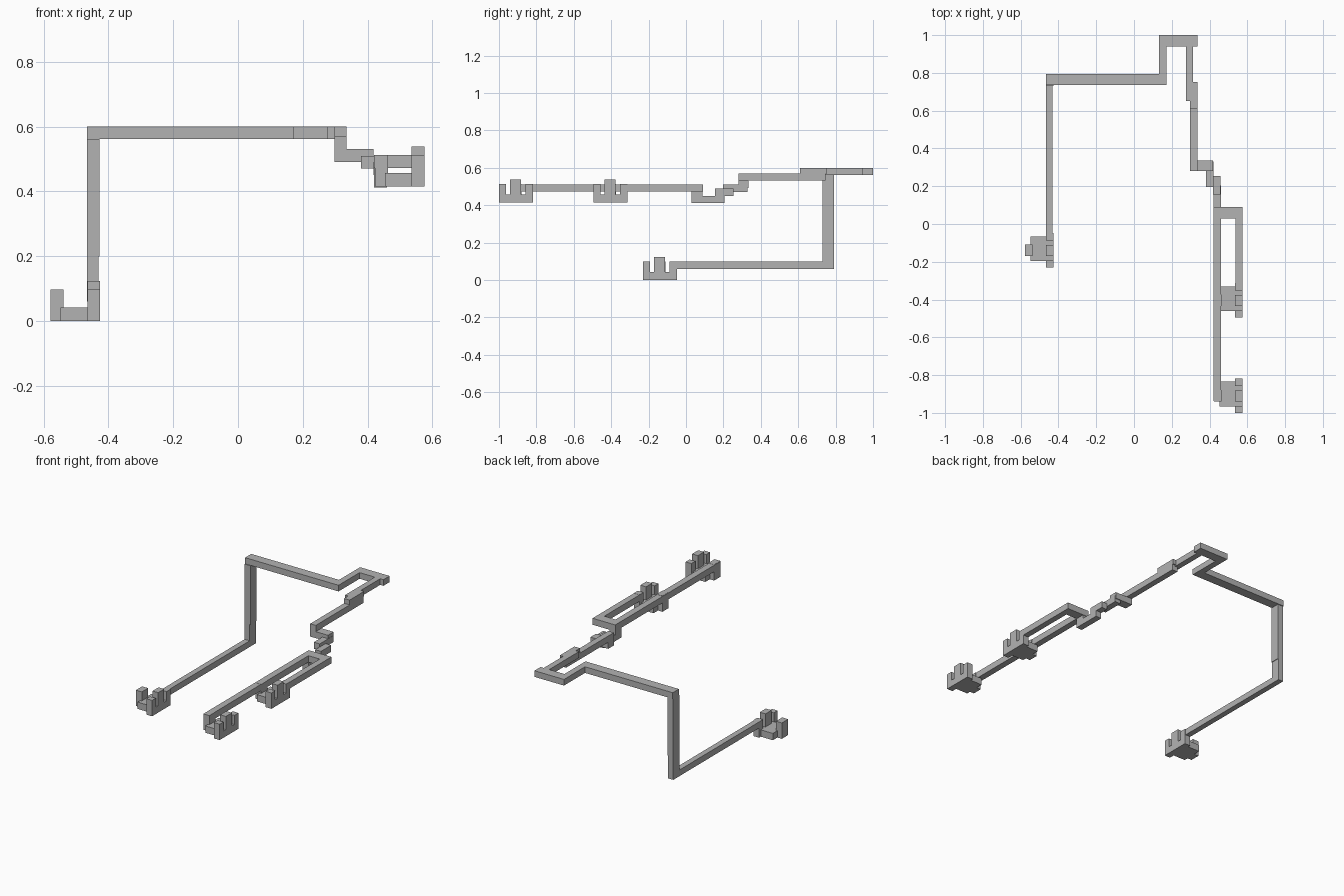
import bpy
from mathutils import Vector

default = bpy.data.objects.get("Cube")
if default:
    bpy.data.objects.remove(default, do_unlink=True)

grey = bpy.data.materials.new("plain_grey")
grey.use_nodes = True
grey.diffuse_color = (0.45, 0.45, 0.45, 1)
grey.node_tree.nodes["Principled BSDF"].inputs["Base Color"].default_value = grey.diffuse_color


def bar(name, x, y, z):
    """Axis-aligned block from (low, high) ranges."""
    low, high = (Vector(p) for p in zip(x, y, z))
    bpy.ops.mesh.primitive_cube_add(size=1, location=(low + high) / 2)
    ob = bpy.context.object
    ob.name = name
    ob.scale = high - low
    bpy.ops.object.transform_apply(location=False, rotation=False, scale=True)
    ob.data.materials.append(grey)
    return ob


def connector(name, x, y, z):
    """Pronged end piece: flat base, three teeth on +x side, one tooth on -x side."""
    def part(label, xs, ys, zs):
        bar(name + label, *[(o + a, o + b) for o, (a, b) in zip((x, y, z), (xs, ys, zs))])
    tooth = (0.113, 0.152)
    part("_rail", tooth, (0, 0.182), (0, 0.042))
    part("_base", (0.03, 0.113), (0.034, 0.165), (0, 0.042))
    part("_front_tooth", tooth, (0, 0.037), (0.042, 0.098))
    part("_middle_tooth", tooth, (0.06, 0.119), (0.042, 0.123))
    part("_back_tooth", tooth, (0.143, 0.182), (0.042, 0.098))
    part("_inner_tooth", (0, 0.04), (0.06, 0.121), (0, 0.098))


connector("low_connector", -0.578, -0.23, 0)
connector("middle_connector", 0.423, -0.495, 0.415)
connector("front_connector", 0.423, -1, 0.415)

# Low arm, post and top crossbar
bar("low_arm", (-0.466, -0.431), (-0.07, 0.735), (0.06, 0.098))
bar("post_foot", (-0.466, -0.431), (0.73, 0.79), (0.06, 0.2))
bar("post", (-0.466, -0.427), (0.73, 0.79), (0.2, 0.562))
bar("top_crossbar", (-0.466, 0.172), (0.735, 0.795), (0.562, 0.6))

# Loop at the back
top = (0.562, 0.6)
bar("loop_side", (0.133, 0.172), (0.795, 0.94), top)
bar("loop_back", (0.133, 0.335), (0.94, 1), top)
bar("loop_return", (0.276, 0.313), (0.65, 0.94), top)
bar("loop_step", (0.297, 0.335), (0.61, 0.752), (0.568, 0.6))

# Right arm stepping down towards the front
bar("upper_arm", (0.297, 0.335), (0.28, 0.745), (0.531, 0.57))
bar("step_side", (0.297, 0.418), (0.28, 0.335), (0.491, 0.531))
bar("step_link", (0.38, 0.42), (0.197, 0.33), (0.47, 0.51))
bar("step_block", (0.418, 0.458), (0.155, 0.255), (0.45, 0.49))
bar("step_low", (0.42, 0.46), (0.03, 0.205), (0.412, 0.45))
bar("step_riser", (0.42, 0.46), (0.03, 0.088), (0.45, 0.472))

# Forked front arms
fork = (0.472, 0.512)
bar("fork_crossbar", (0.42, 0.575), (0.03, 0.09), fork)
bar("long_arm", (0.42, 0.46), (-0.937, 0.03), fork)
bar("short_arm", (0.537, 0.575), (-0.34, 0.03), fork)
